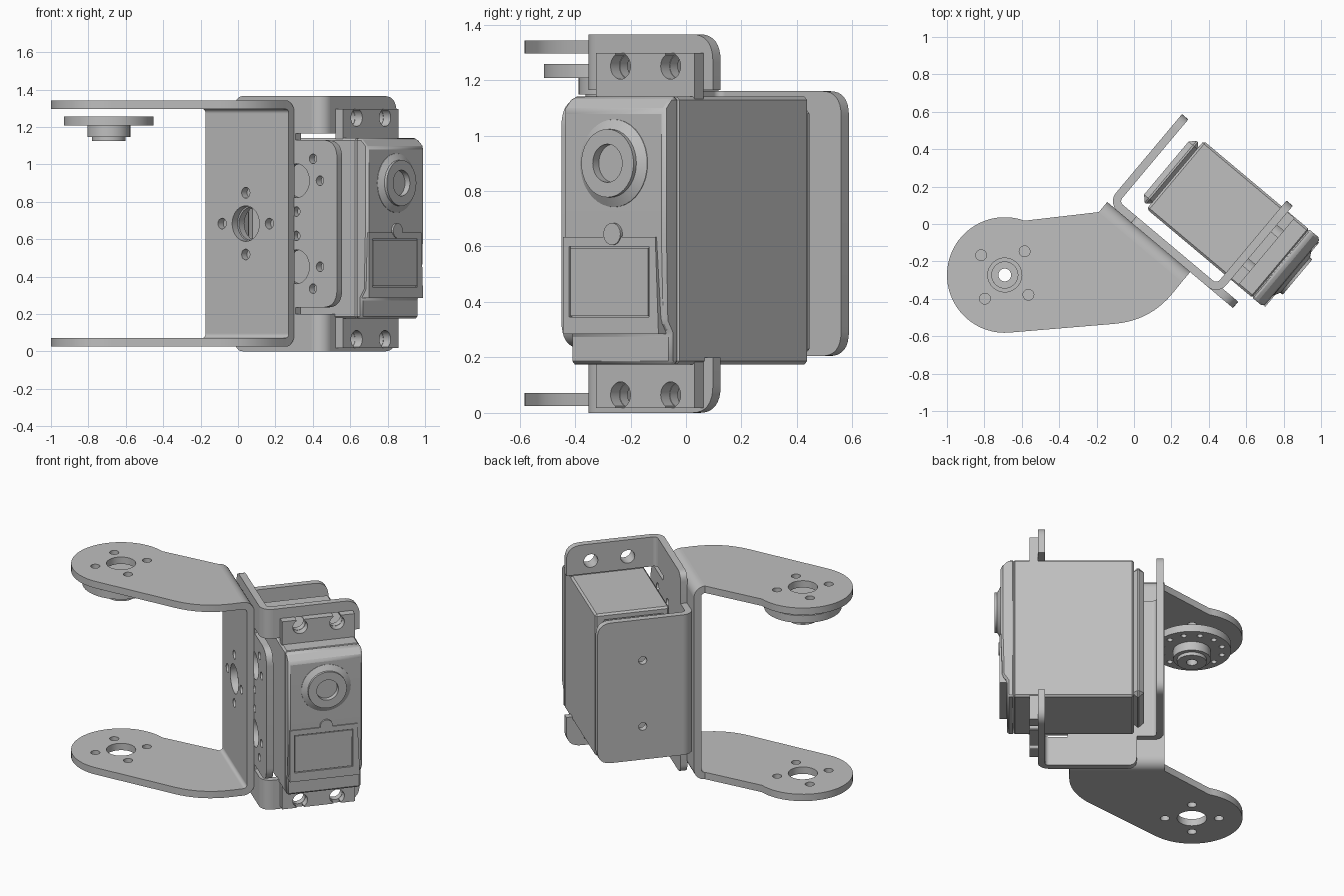
import bpy, bmesh
from math import sin, cos, tan, radians, pi
from mathutils import Vector, Matrix

cube = bpy.data.objects.get("Cube")
if cube:
    bpy.data.objects.remove(cube, do_unlink=True)

grey = bpy.data.materials.new("plain grey")
grey.use_nodes = True
COL = (0.52, 0.52, 0.52, 1)
grey.diffuse_color = COL
grey.node_tree.nodes["Principled BSDF"].inputs["Base Color"].default_value = COL

# Everything is laid out square to the brackets, then turned about z
TURN = Matrix.Rotation(radians(-40), 4, 'Z')
X, Y, Z = Vector((1, 0, 0)), Vector((0, 1, 0)), Vector((0, 0, 1))


def finish(name, bm):
    bmesh.ops.remove_doubles(bm, verts=bm.verts, dist=1e-5)
    bmesh.ops.recalc_face_normals(bm, faces=bm.faces)
    bm.transform(TURN)
    mesh = bpy.data.meshes.new(name)
    bm.to_mesh(mesh)
    bm.free()
    mesh.materials.append(grey)
    obj = bpy.data.objects.new(name, mesh)
    bpy.context.collection.objects.link(obj)
    bpy.ops.object.select_all(action='DESELECT')
    obj.select_set(True)
    bpy.context.view_layer.objects.active = obj
    bpy.ops.object.shade_smooth_by_angle()
    return obj


def arc(cx, cy, r, a0, a1, n=10):
    return [(cx + r * cos(radians(a0 + (a1 - a0) * i / n)),
             cy + r * sin(radians(a0 + (a1 - a0) * i / n))) for i in range(n + 1)]


def circle(cx, cy, r, n=28):
    return arc(cx, cy, r, 0, 360, n)[:-1]


def hole_ring(cx, cy, ring, r, angles):
    return [circle(cx + ring * cos(radians(a)), cy + ring * sin(radians(a)), r, 16)
            for a in angles]


def rounded(points):
    """Round each corner given as (x, y, radius)."""
    out = []
    for i, pt in enumerate(points):
        p = Vector(pt[:2])
        if len(pt) < 3:
            out.append(p)
            continue
        a = (Vector(points[i - 1][:2]) - p).normalized()
        b = (Vector(points[(i + 1) % len(points)][:2]) - p).normalized()
        d = pt[2] / tan(a.angle(b) / 2)
        for k in range(9):
            t = k / 8
            out.append((1 - t) ** 2 * (p + a * d) + 2 * t * (1 - t) * p + t * t * (p + b * d))
    return out


def plate(name, outline, holes, origin, ax, ay, push):
    """Flat sheet with holes: an outline in the ax/ay plane, pushed to a thickness."""
    bm = bmesh.new()
    sides = []
    caps = ([], [])
    for loop in [outline] + holes:
        base = [origin + ax * p[0] + ay * p[1] for p in loop]
        rings = [[bm.verts.new(p + push * k) for p in base] for k in (0, 1)]
        for ring, cap in zip(rings, caps):
            cap += [bm.edges.new((ring[i - 1], ring[i])) for i in range(len(ring))]
        sides += [(rings[0][i - 1], rings[0][i], rings[1][i], rings[1][i - 1])
                  for i in range(len(base))]
    for cap in caps:
        bmesh.ops.triangle_fill(bm, edges=cap, use_beauty=True, normal=push.normalized())
    for s in sides:
        bm.faces.new(s)
    return finish(name, bm)


def lathe(name, profile, origin, axis, side, n=36):
    """Revolve a closed (radius, height) profile."""
    other = axis.cross(side)
    bm = bmesh.new()
    rings = [[bm.verts.new(origin + axis * h + (side * cos(2 * pi * i / n)
              + other * sin(2 * pi * i / n)) * r) for r, h in profile] for i in range(n)]
    for i in range(n):
        for k in range(len(profile)):
            bm.faces.new((rings[i - 1][k - 1], rings[i][k - 1], rings[i][k], rings[i - 1][k]))
    bmesh.ops.dissolve_degenerate(bm, dist=1e-6, edges=bm.edges)
    return finish(name, bm)


def box(name, lo, hi, bevel):
    lo, hi = Vector(lo), Vector(hi)
    bm = bmesh.new()
    bmesh.ops.create_cube(bm, size=1)
    bm.transform(Matrix.Translation((lo + hi) / 2) @ Matrix.Diagonal((hi - lo).to_4d()))
    if bevel:
        bmesh.ops.bevel(bm, geom=bm.edges, offset=bevel, segments=1, affect='EDGES')
    return finish(name, bm)


def bend(cx, cy, a0, t, r=0.07):
    return arc(cx, cy, r, a0, a0 + 90) + arc(cx, cy, r - t, a0 + 90, a0)


# Fork: two arms joined by a web
FT, FL, FR = 0.047, -0.185, 0.395
CU, CV = -0.354, -0.653
QUARTERS = (0, 90, 180, 270)
arm = rounded([(FL, -0.072), (FR, -0.072), (0.4, -0.34, 0.45)]
              + arc(CU, CV, 0.309, -45, -250, 36))
arm_holes = [circle(CU, CV, 0.091)] + hole_ring(CU, CV, 0.165, 0.029, QUARTERS)
for name, z in (("fork_lower_arm", 0.025), ("fork_upper_arm", 1.295)):
    plate(name, arm, arm_holes, Z * z, X, Y, Z * FT)
for name, z, a in (("fork_lower_bend", 0.095, 270), ("fork_upper_bend", 1.272, 0)):
    plate(name, bend(-0.072, z, a, FT), [], X * FL, Y, Z, X * (FR - FL))
plate("fork_web", [(FL, 0.095), (FR, 0.095), (FR, 1.272), (FL, 1.272)],
      [circle(0.095, 0.683, 0.095)] + hole_ring(0.095, 0.683, 0.165, 0.029, QUARTERS),
      Y * -0.049, X, Z, Y * FT)

# Round horn under the upper arm
plate("horn_disc", circle(CU, CV, 0.24, 48),
      [circle(CU, CV, 0.07)] + hole_ring(CU, CV, 0.19, 0.018, range(15, 375, 30)),
      Z * 1.207, X, Y, Z * 0.05)
lathe("horn_hub", [(0.034, 1.19), (0.034, 1.125), (0.09, 1.125), (0.09, 1.147),
                   (0.115, 1.147), (0.115, 1.207), (0.07, 1.207), (0.07, 1.19)],
      Vector((CU, CV, 0)), Z, X)

# Servo bracket: web with a tongue, a back flange and two front tabs
T, V0, ZC = 0.044, -0.004, 0.6825
VB = V0 + 0.07


def flip(points, zc=ZC):
    return [(p[0], 2 * zc - p[1], *p[2:]) for p in reversed(points)]


half = [(-0.111, 1.16), (-0.017, 1.16), (-0.017, 1.365, 0.06), (0.518, 1.365),
        (0.518, 1.165), (0.405, 1.165), (0.405, 1.13), (0.694, 1.13, 0.1)]
web_holes = [circle(0.1, ZC, 0.09)]
for s in (1, -1):
    zc = ZC + s * 0.23
    web_holes.append(circle(0.41, zc, 0.091))
    web_holes += hole_ring(0.41, zc, 0.165, 0.026, (0, 45 * s, 135 * s, 180, -90 * s))
plate("bracket_web", rounded(half + flip(half)), web_holes, Y * V0, X, Z, Y * T)
plate("bracket_back_bend", bend(-0.111, VB, 180, T), [], Z * 0.205, X, Y, Z * 0.955)
plate("bracket_back_flange",
      rounded([(VB, 0.205), (0.615, 0.205, 0.09), (0.615, 1.16, 0.09), (VB, 1.16)]),
      [circle(0.325, z, 0.026) for z in (0.43, 0.88)], X * -0.181, Y, Z, X * T)

VC, HOLE = 0.345, 0.118
tab = [(VB, 1.165), (VB, 1.365), (0.62, 1.365, 0.1), (0.62, 1.165)]
for name, pts, z, hz in (("upper", tab, 1.165, 1.25), ("lower", flip(tab), 0, 0.065)):
    plate(f"bracket_{name}_tab", rounded(pts),
          [circle(VC + s * HOLE, hz, 0.045) for s in (-1, 1)], X * 0.544, Y, Z, X * T)
    plate(f"bracket_{name}_bend", bend(0.518, VB, 270, T), [], Z * z, X, Y, Z * 0.2)

# Servo body and its end cap
SV0, SV1 = 0.105, 0.58
box("servo_body", (0, SV0, 0.175), (0.74, SV1, 1.14), 0.012)
box("servo_back_cap", (-0.06, 0.125, 0.2), (0.01, 0.555, 1.11), 0.03)

# Servo front cap: chamfered at the top, stepped back at the bottom
nose = plate("servo_front_cap",
             [(0.73, 0.175), (0.775, 0.175), (0.775, 0.285), (0.805, 0.33), (0.815, 0.64),
              (0.815, 1.09), (0.765, 1.14), (0.73, 1.14)],
             [], Y * SV0, X, Z, Y * (SV1 - SV0))
bev = nose.modifiers.new("edge_bevel", 'BEVEL')
bev.width, bev.segments = 0.012, 1

# Raised cover on the front with a shallow inset panel
cover = rounded([(0.112, 0.285), (0.56, 0.285), (0.545, 0.635), (0.112, 0.635)])
plate("servo_cover_frame", cover, [[(0.14, 0.345), (0.515, 0.345), (0.515, 0.6), (0.14, 0.6)]],
      X * 0.77, Y, Z, X * 0.052)
box("servo_cover_panel", (0.77, 0.145, 0.35), (0.82, 0.51, 0.595), 0)
lathe("servo_cover_screw", [(0, 0.79), (0.04, 0.79), (0.04, 0.827), (0, 0.827)],
      Vector((0, VC, 0.645)), X, Y, 20)

# Output boss
lathe("servo_output_boss", [(0, 0.79), (0.165, 0.79), (0.158, 0.817), (0.123, 0.836),
                            (0.123, 0.852), (0.069, 0.852), (0.069, 0.818), (0, 0.818)],
      Vector((0, VC, 0.9)), X, Y)

# Mounting ears with open-ended screw slots
ear = [(0.112, 1.13), (0.112, 1.297)]
for s in (-1, 1):
    c = VC + s * HOLE
    slot = arc(c, 1.25, 0.047, 120, 420, 20)
    ear += [(slot[0][0], 1.297)] + slot + [(slot[-1][0], 1.297)]
ear += [(0.576, 1.297), (0.576, 1.13)]
for name, pts in (("servo_upper_ear", ear), ("servo_lower_ear", flip(ear, 0.6575))):
    plate(name, pts, [], X * 0.588, Y, Z, X * 0.05)
